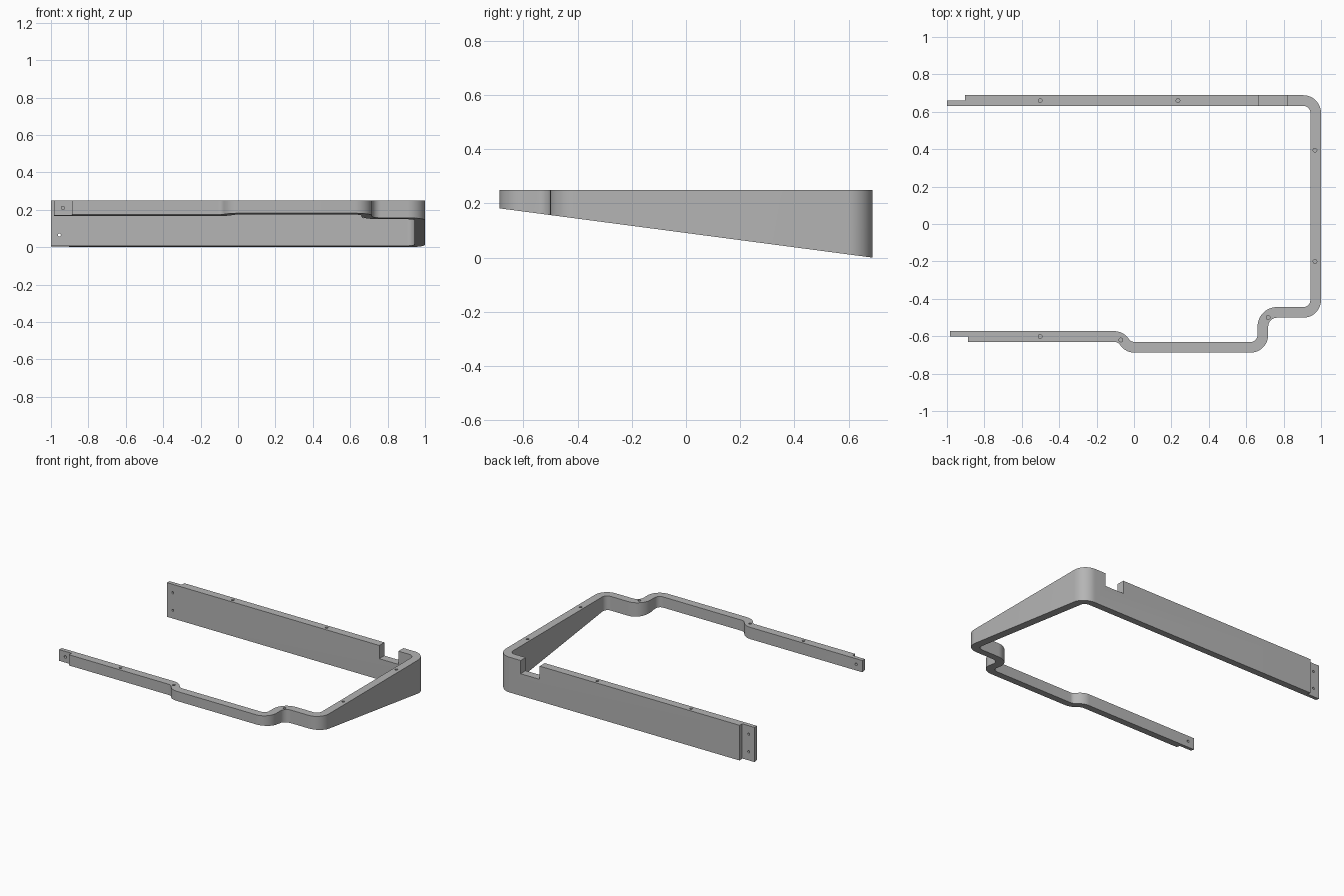
import bpy, bmesh, math
from mathutils import Vector, Matrix

old = bpy.data.objects.get("Cube")
if old:
    bpy.data.objects.remove(old, do_unlink=True)

HALF = 0.0285     # half the wall thickness
TOP = 0.25
SLOPE = 0.132     # underside rises toward the front


def floor_z(y):
    return max(0.0, (0.6885 - y) * SLOPE)


def new_object(name, bm):
    bmesh.ops.recalc_face_normals(bm, faces=bm.faces)
    mesh = bpy.data.meshes.new(name)
    bm.to_mesh(mesh)
    bm.free()
    obj = bpy.data.objects.new(name, mesh)
    bpy.context.collection.objects.link(obj)
    return obj


def rounded_offsets(path, steps=12):
    """Left and right outlines of a wall whose corners are circular arcs."""
    left, right = [], []

    def add(p, direction):
        n = Vector((-direction.y, direction.x)) * HALF
        left.append(p + n)
        right.append(p - n)

    pts = [Vector(p[:2]) for p in path]
    add(pts[0], (pts[1] - pts[0]).normalized())
    for i in range(1, len(pts) - 1):
        r = path[i][2]
        d0 = (pts[i] - pts[i - 1]).normalized()
        d1 = (pts[i + 1] - pts[i]).normalized()
        turn = math.atan2(d0.x * d1.y - d0.y * d1.x, d0.dot(d1))
        side = math.copysign(1, turn)
        start = pts[i] - d0 * r * math.tan(abs(turn) / 2)
        normal = Vector((-d0.y, d0.x)) * side
        centre = start + normal * r
        for k in range(steps + 1):
            rot = Matrix.Rotation(turn * k / steps, 2)
            add(centre - rot @ normal * r, rot @ d0)
    add(pts[-1], (pts[-1] - pts[-2]).normalized())
    return left, right


# Wall centreline: x, y, corner radius
path = [(-0.904, 0.66, 0), (0.9715, 0.66, 0.0665), (0.9715, -0.4725, 0.0665),
        (0.689, -0.4725, 0.0765), (0.689, -0.6595, 0.0665),
        (-0.031, -0.6595, 0.066), (-0.071, -0.6015, 0.066), (-0.888, -0.6015, 0)]
left, right = rounded_offsets(path)

# Outline with a half-thickness lap tongue on each open end
front_lap = [Vector(p) for p in
             [(-0.888, -0.6015), (-0.984, -0.6015), (-0.984, -0.6015 + HALF)]]
back_lap = [Vector(p) for p in
            [(-1.0, 0.66 - HALF), (-1.0, 0.66), (-0.904, 0.66)]]
outline = left + front_lap + right[-2:0:-1] + back_lap

bm = bmesh.new()
upper = [bm.verts.new((p.x, p.y, TOP)) for p in outline]
lower = [bm.verts.new((p.x, p.y, floor_z(p.y))) for p in outline]
bm.faces.new(upper)
bm.faces.new(lower[::-1])
for i in range(len(outline)):
    j = (i + 1) % len(outline)
    bm.faces.new((upper[i], lower[i], lower[j], upper[j]))
frame = new_object("sloped_frame_wall", bm)

# Cutter: back notch, blind screw holes in the top, cross holes in the tongues
bm = bmesh.new()
notch = Matrix.Translation((0.743, 0.66, 0.256)) @ Matrix.Diagonal((0.15, 0.2, 0.2, 1))
bmesh.ops.create_cube(bm, size=1, matrix=notch)


def drill(position, radius, depth, rotation=Matrix()):
    bmesh.ops.create_cone(bm, cap_ends=True, segments=16, radius1=radius,
                          radius2=radius, depth=depth,
                          matrix=Matrix.Translation(position) @ rotation)


for x, y in [(-0.502, 0.66), (0.235, 0.66), (0.9675, 0.395), (0.9675, -0.2),
             (0.717, -0.5), (-0.07, -0.62), (-0.502, -0.6015)]:
    drill((x, y, TOP), 0.01, 0.08)
sideways = Matrix.Rotation(math.pi / 2, 4, "X")
drill((-0.936, -0.587, 0.21), 0.009, 0.1, sideways)
for z in (0.065, 0.19):
    drill((-0.955, 0.645, z), 0.008, 0.1, sideways)
cutter = new_object("hole_and_notch_cutter", bm)
cutter.hide_render = True

# Cut, then discard the cutter
bpy.ops.object.select_all(action="DESELECT")
frame.select_set(True)
bpy.context.view_layer.objects.active = frame
cut = frame.modifiers.new("cuts", "BOOLEAN")
cut.operation = "DIFFERENCE"
cut.solver = "EXACT"
cut.object = cutter
bpy.ops.object.modifier_apply(modifier=cut.name)
bpy.data.objects.remove(cutter, do_unlink=True)

# Single plain grey
grey = bpy.data.materials.new("plain_grey")
grey.use_nodes = True
colour = (0.46, 0.46, 0.46, 1)
grey.diffuse_color = colour
grey.node_tree.nodes["Principled BSDF"].inputs["Base Color"].default_value = colour
frame.data.materials.clear()
frame.data.materials.append(grey)
bpy.ops.object.shade_smooth_by_angle(angle=math.radians(30))
